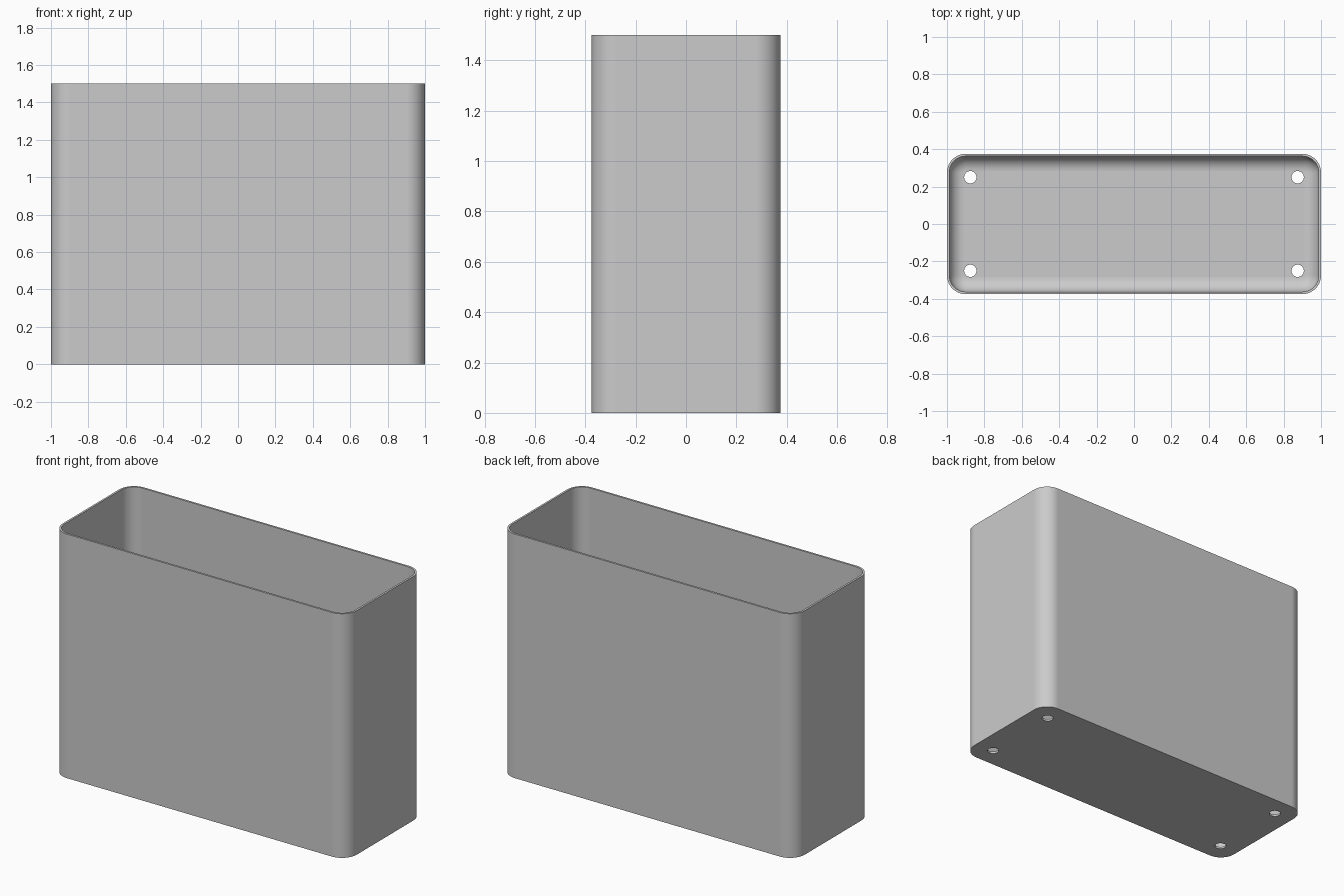
import bpy, bmesh, math

if "Cube" in bpy.data.objects:
    bpy.data.objects.remove(bpy.data.objects["Cube"], do_unlink=True)

HALF_X, HALF_Y, HEIGHT = 1.0, 0.375, 1.5
CORNER, WALL, FILLET = 0.1, 0.0125, 0.08
STEPS = 10

grey = bpy.data.materials.new("light grey")
grey.use_nodes = True
colour = (0.6, 0.6, 0.6, 1)
grey.diffuse_color = colour
grey.node_tree.nodes["Principled BSDF"].inputs["Base Color"].default_value = colour


def ring(bm, inset, z):
    """Rounded rectangle loop, moved inwards by inset."""
    cx, cy, r = HALF_X - CORNER, HALF_Y - CORNER, CORNER - inset
    verts = []
    for k, (sx, sy) in enumerate([(1, 1), (-1, 1), (-1, -1), (1, -1)]):
        for i in range(STEPS + 1):
            a = (k + i / STEPS) * math.pi / 2
            verts.append(bm.verts.new((sx * cx + r * math.cos(a), sy * cy + r * math.sin(a), z)))
    return verts


def finish(bm, name):
    bmesh.ops.recalc_face_normals(bm, faces=bm.faces)
    mesh = bpy.data.meshes.new(name)
    bm.to_mesh(mesh)
    bm.free()
    mesh.materials.append(grey)
    obj = bpy.data.objects.new(name, mesh)
    bpy.context.collection.objects.link(obj)
    return obj


# Open bin: outer wall, rim, inner wall, then a fillet into the floor
bm = bmesh.new()
levels = [(0, 0), (0, HEIGHT), (WALL, HEIGHT)]
for i in range(STEPS + 1):
    a = i / STEPS * math.pi / 2
    levels.append((WALL + FILLET * (1 - math.cos(a)), WALL + FILLET * (1 - math.sin(a))))
rings = [ring(bm, d, z) for d, z in levels]
for low, high in zip(rings, rings[1:]):
    for i in range(len(low)):
        j = (i + 1) % len(low)
        bm.faces.new((low[i], low[j], high[j], high[i]))
bm.faces.new(rings[0])
bm.faces.new(rings[-1])
bin_body = finish(bm, "bin_body")

# Four drain holes through the floor
bm = bmesh.new()
for sx in (-1, 1):
    for sy in (-1, 1):
        made = bmesh.ops.create_cone(bm, cap_ends=True, segments=32, radius1=0.033, radius2=0.033, depth=0.2)
        bmesh.ops.translate(bm, verts=made["verts"], vec=(sx * 0.875, sy * 0.25, 0))
cutter = finish(bm, "drain_hole_cutter")
cutter.hide_render = True

bpy.ops.object.select_all(action='DESELECT')
bin_body.select_set(True)
bpy.context.view_layer.objects.active = bin_body
cut = bin_body.modifiers.new("drain_holes", 'BOOLEAN')
cut.operation = 'DIFFERENCE'
cut.solver = 'EXACT'
cut.object = cutter
bpy.ops.object.modifier_apply(modifier=cut.name)
bpy.data.objects.remove(cutter, do_unlink=True)

# Smooth corners, crisp rim and base, flat large panels
bpy.ops.object.shade_smooth_by_angle(angle=math.radians(30))
weighted = bin_body.modifiers.new("flat_panels", 'WEIGHTED_NORMAL')
weighted.keep_sharp = True
